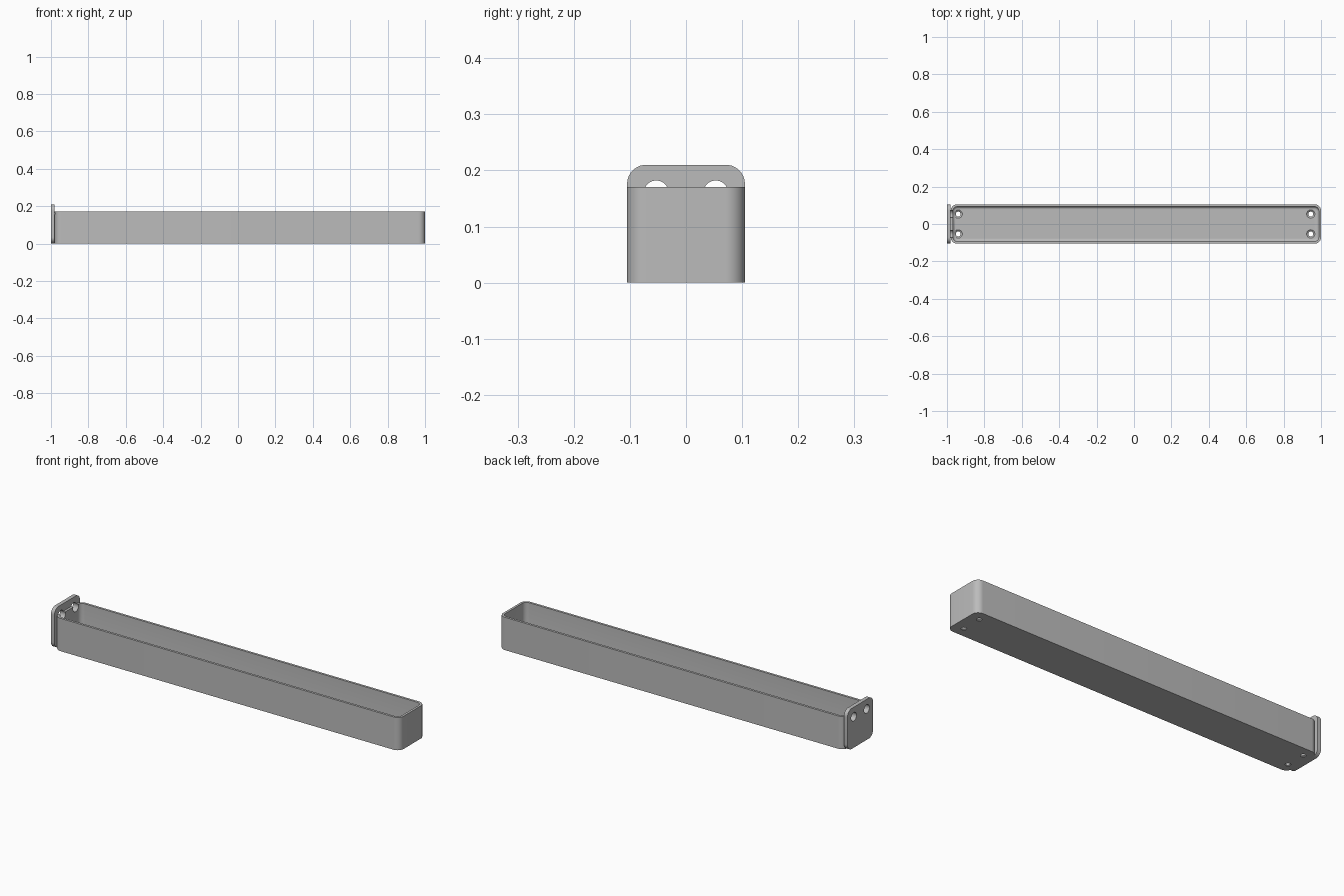
import bpy, bmesh
from math import pi, radians
from mathutils import Matrix

default = bpy.data.objects.get("Cube")
if default:
    bpy.data.objects.remove(default, do_unlink=True)

grey = bpy.data.materials.new("light grey")
grey.use_nodes = True
grey.diffuse_color = (0.5, 0.5, 0.5, 1)
grey.node_tree.nodes["Principled BSDF"].inputs["Base Color"].default_value = (0.5, 0.5, 0.5, 1)


def finish(name, bm):
    bmesh.ops.recalc_face_normals(bm, faces=bm.faces)
    mesh = bpy.data.meshes.new(name)
    bm.to_mesh(mesh)
    bm.free()
    mesh.materials.append(grey)
    obj = bpy.data.objects.new(name, mesh)
    bpy.context.collection.objects.link(obj)
    return obj


def rounded_box(name, low, high, axis, radius, fillet=0):
    """Box with the edges along one axis rounded, and optionally its bottom edge."""
    bm = bmesh.new()
    bmesh.ops.create_cube(bm, size=1)
    for v in bm.verts:
        for i in range(3):
            v.co[i] = high[i] if v.co[i] > 0 else low[i]
    along = [e for e in bm.edges if abs((e.verts[0].co - e.verts[1].co)[axis]) > 1e-5]
    bmesh.ops.bevel(bm, geom=along, offset=radius, segments=10, profile=0.5, affect='EDGES')
    if fillet:
        rim = [e for e in bm.edges if all(abs(v.co.z - low[2]) < 1e-5 for v in e.verts)]
        bmesh.ops.bevel(bm, geom=rim, offset=fillet, segments=6, profile=0.5, affect='EDGES')
    return finish(name, bm)


def cone(name, location, bottom, top, depth, rotation=Matrix()):
    bm = bmesh.new()
    bmesh.ops.create_cone(bm, cap_ends=True, segments=32, radius1=bottom, radius2=top,
                          depth=depth, matrix=Matrix.Translation(location) @ rotation)
    return finish(name, bm)


def cut(obj, cutter):
    cutter.hide_render = True
    mod = obj.modifiers.new("cut", 'BOOLEAN')
    mod.operation = 'DIFFERENCE'
    mod.solver = 'EXACT'
    mod.object = cutter
    bpy.context.view_layer.objects.active = obj
    bpy.ops.object.modifier_apply(modifier=mod.name)


# Main parts
tray = rounded_box("tray", (-0.98, -0.105, 0), (1, 0.105, 0.17), 2, 0.034)
plate = rounded_box("mounting_plate", (-1, -0.105, 0), (-0.98, 0.105, 0.21), 0, 0.034)

# Hollow with a filleted floor
cutters = [rounded_box("hollow_cutter", (-0.968, -0.093, 0.012), (0.988, 0.093, 0.3), 2, 0.024, 0.014)]
cut(tray, cutters[0])

for y in (-0.053, 0.053):
    # Countersunk floor holes
    for x in (-0.94, 0.945):
        for c in (cone("floor_hole_cutter", (x, y, 0), 0.013, 0.013, 0.1),
                  cone("countersink_cutter", (x, y, 0.011), 0.012, 0.03, 0.014)):
            cut(tray, c)
            cutters.append(c)
    # Fixing holes through the plate and the end wall
    c = cone("plate_hole_cutter", (-0.98, y, 0.16), 0.022, 0.022, 0.08, Matrix.Rotation(pi / 2, 4, 'Y'))
    cut(plate, c)
    cut(tray, c)
    cutters.append(c)

for c in cutters:
    bpy.data.objects.remove(c, do_unlink=True)

bpy.ops.object.select_all(action='DESELECT')
for obj in (tray, plate):
    obj.select_set(True)
bpy.context.view_layer.objects.active = tray
bpy.ops.object.shade_smooth_by_angle(angle=radians(30))
